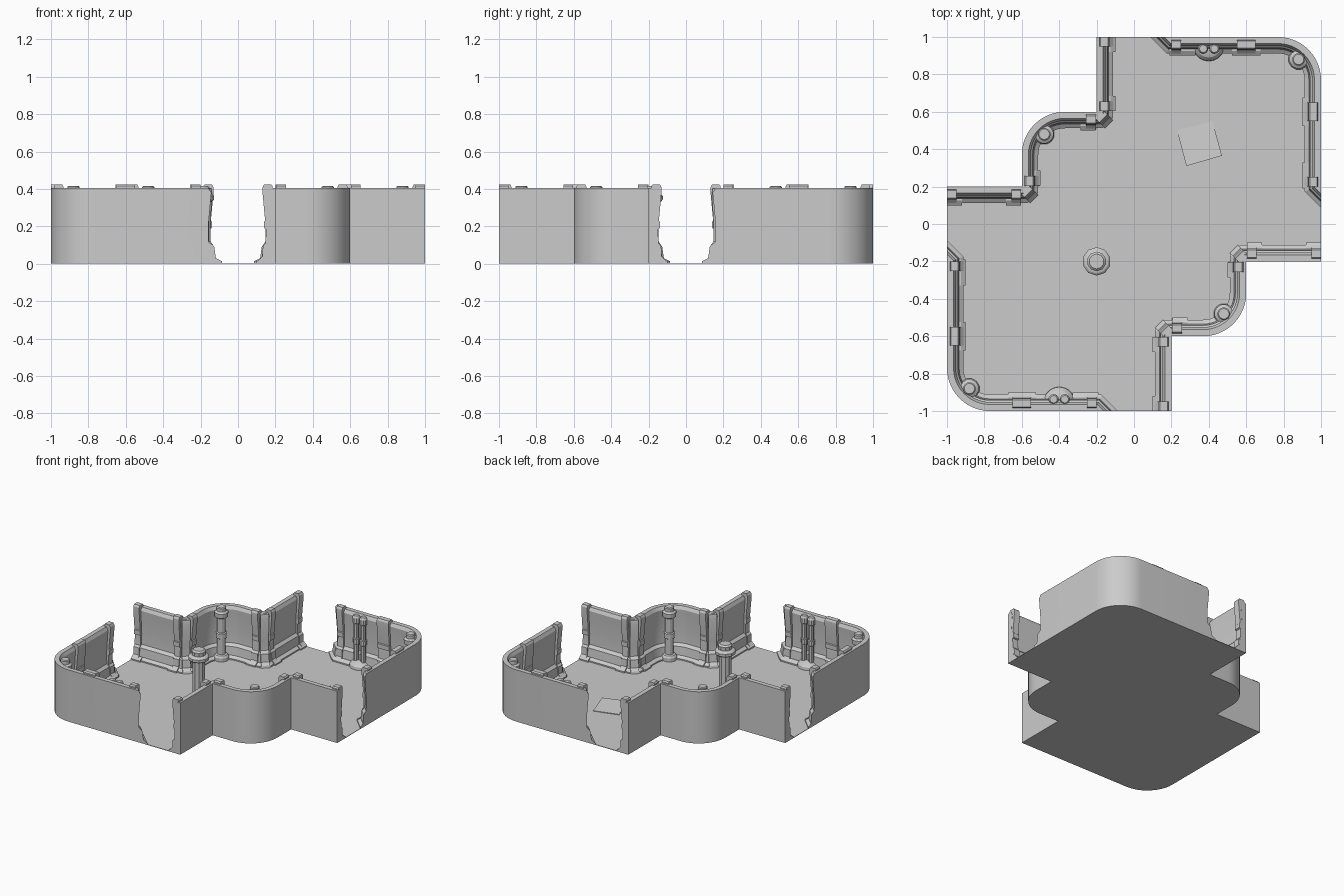
import bpy, bmesh
from math import pi, cos, sin, radians
from mathutils import Vector as V

if "Cube" in bpy.data.objects:
    bpy.data.objects.remove(bpy.data.objects["Cube"])


def add(name, bm, twin=True):
    """Finish a mesh; twin adds the copy turned half a circle about the centre."""
    bmesh.ops.recalc_face_normals(bm, faces=bm.faces)
    me = bpy.data.meshes.new(name)
    bm.to_mesh(me)
    bm.free()
    for i in range(2 if twin else 1):
        ob = bpy.data.objects.new(name + ("_opposite" if i else ""), me)
        ob.rotation_euler.z = pi * i
        bpy.context.collection.objects.link(ob)
    return ob


def loft(bm, rings):
    rows = [[bm.verts.new(p) for p in r] for r in rings]
    n = len(rows[0])
    for a, b in zip(rows, rows[1:]):
        for i in range(n):
            j = (i + 1) % n
            bm.faces.new((a[i], a[j], b[j], b[i]))
    bm.faces.new(rows[0])
    bm.faces.new(rows[-1])


def arc(cx, cy, r, a0, a1, n=12):
    return [(cx + r * cos(radians(a0 + (a1 - a0) * i / n)),
             cy + r * sin(radians(a0 + (a1 - a0) * i / n))) for i in range(n + 1)]


def offset(pts, d):
    """Shift an open path to its left by d with mitred corners."""
    pts = [V(p) for p in pts]
    nor = [V((a.y - b.y, b.x - a.x)).normalized() for a, b in zip(pts, pts[1:])]
    out = []
    for i, p in enumerate(pts):
        n0, n1 = nor[max(i - 1, 0)], nor[min(i, len(nor) - 1)]
        out.append(tuple(p + (n0 + n1) * d / (1 + n0.dot(n1))))
    return out


big_arc = arc(.77, .77, .23, 0, 90)
small_arc = arc(-.37, .37, .23, 90, 180)

# floor plate
half = [(1, -.2), *big_arc, (-.2, 1), (-.2, .6), *small_arc, (-.6, .2)]
bm = bmesh.new()
outline = half + [(-x, -y) for x, y in half]
loft(bm, [[(x, y, z) for x, y in outline] for z in (0, .004)])
add("floor", bm, False)

# wall cross-section: inward depth and height
wall_profile = [(.088, 0), (.088, .014), (.065, .03), (.058, .095), (.038, .115),
                (.036, .2), (.045, .34), (.048, .38), (.035, .405)]

# long walls with slanted door jambs
A = .21
rings = []
for d, z in wall_profile:
    inner = offset([(1.5, A - .5), (1, A), *big_arc, (A, 1), (A - .5, 1.5)], d)
    e = A - 1.4142 * d
    inner[0], inner[-1] = (1, e), (e, 1)
    rings.append([(x, y, z) for x, y in inner + big_arc[::-1]])
bm = bmesh.new()
loft(bm, rings)
add("long_wall", bm)

# stepped walls with chamfered inside corners
c = .005
path = [(-.2, 1), (-.2, .6 + c), (-.2 - c, .6), *small_arc,
        (-.6, .2 + c), (-.6 - c, .2), (-1, .2)]
outer = [(-.2, 1), (-.2, .6), *small_arc, (-.6, .2), (-1, .2)]
bm = bmesh.new()
loft(bm, [[(x, y, z) for x, y in offset(path, d) + outer[::-1]] for d, z in wall_profile])
add("stepped_wall", bm)


def rib(bm, x, y, nx, ny, w, prof):
    """Extruded profile standing against the wall line at x, y, facing nx, ny."""
    n = V((nx, ny)).normalized()
    t = V((-n.y, n.x)) * w / 2
    loft(bm, [[(x + n.x * d + s * t.x, y + n.y * d + s * t.y, z) for d, z in prof]
              for s in (-1, 1)])


rib_profile = [(.015, 0), (.096, 0), (.09, .02), (.07, .04), (.067, .095), (.053, .11),
               (.05, .185), (.06, .19), (.06, .225), (.055, .23), (.068, .37),
               (.068, .41), (.06, .425), (.022, .425), (.015, .415)]
corner_profile = [(.015, 0), (.1, 0), (.095, .02), (.075, .04), (.068, .1), (.05, .12),
                  (.048, .2), (.062, .37), (.055, .403), (.015, .403)]
foot_profile = [(.01, 0), (.1, 0), (.1, .014), (.075, .03), (.01, .03)]

# pilaster ribs and feet, each with its mirror across the wall's diagonal
ribs, feet, corners = bmesh.new(), bmesh.new(), bmesh.new()


def pair(bm, x, y, nx, ny, w, prof):
    s = 1 if x > 0 else -1
    rib(bm, x, y, nx, ny, w, prof)
    rib(bm, s * y, s * x, s * ny, s * nx, w, prof)


for x, y, nx, ny, w in [(-.2, .974, 1, 0, .05), (-.2, .63, 1, 0, .05),
                        (-.23, .6, 0, -1, .055), (.225, 1, 0, -1, .05),
                        (.6, 1, 0, -1, .1)]:
    pair(ribs, x, y, nx, ny, w, rib_profile)
for x, y, nx, ny, w in [(-.2, .96, 1, 0, .08), (-.2, .645, 1, 0, .08),
                        (-.245, .6, 0, -1, .08), (.26, 1, 0, -1, .14),
                        (.6, 1, 0, -1, .15)]:
    pair(feet, x, y, nx, ny, w, foot_profile)
pair(corners, -.203, .603, 1, -1, .06, corner_profile)
add("wall_ribs", ribs)
add("rib_feet", feet)
add("corner_ribs", corners)


def lathe(bm, x, y, prof, n=12):
    loft(bm, [[(x + r * cos(2 * pi * (i + .5) / n), y + r * sin(2 * pi * (i + .5) / n), z)
               for i in range(n)] for r, z in prof])


# round poles in the rounded corners
pole = [(.055, 0), (.055, .03), (.045, .045), (.031, .05), (.031, .17), (.04, .175),
        (.04, .215), (.031, .22), (.031, .33), (.048, .34), (.05, .375), (.034, .385),
        (.034, .41), (.028, .416)]
bm = bmesh.new()
lathe(bm, .88, .88, pole)
lathe(bm, -.48, .48, pole)
add("corner_poles", bm)

# twin pipes rising from a half-round socket
bm = bmesh.new()
pipe = [(.021, .02), (.021, .18), (.027, .185), (.027, .22), (.021, .225), (.021, .34),
        (.028, .345), (.028, .385), (.02, .4)]
for x in (.37, .43):
    lathe(bm, x, .937, pipe, 10)
loft(bm, [[(.4 + px * r, .955 + py * r, z) for px, py in arc(0, 0, 1, 180, 360, 10)]
          for r, z in [(.085, 0), (.082, .025), (.065, .045), (.04, .055)]])
add("wall_pipes", bm)

# free-standing column
bm = bmesh.new()
lathe(bm, -.2, -.2, [(.075, 0), (.075, .03), (.06, .045), (.046, .05), (.046, .325),
                     (.07, .335), (.076, .345), (.076, .362), (.065, .372), (.05, .376),
                     (.052, .405), (.04, .416)], 10)
add("centre_column", bm, False)

# loose square tile lying slightly tilted
bm = bmesh.new()
corners = [(.23, .5, .008), (.42, .55, .006), (.47, .365, .024), (.28, .31, .026)]
loft(bm, [[(x, y, z + h) for x, y, z in corners] for h in (-.003, .002)])
add("loose_tile", bm, False)

# smooth curves, sharp edges
bpy.ops.object.select_all(action='SELECT')
bpy.context.view_layer.objects.active = bpy.context.selected_objects[0]
bpy.ops.object.shade_smooth_by_angle(angle=radians(25))
